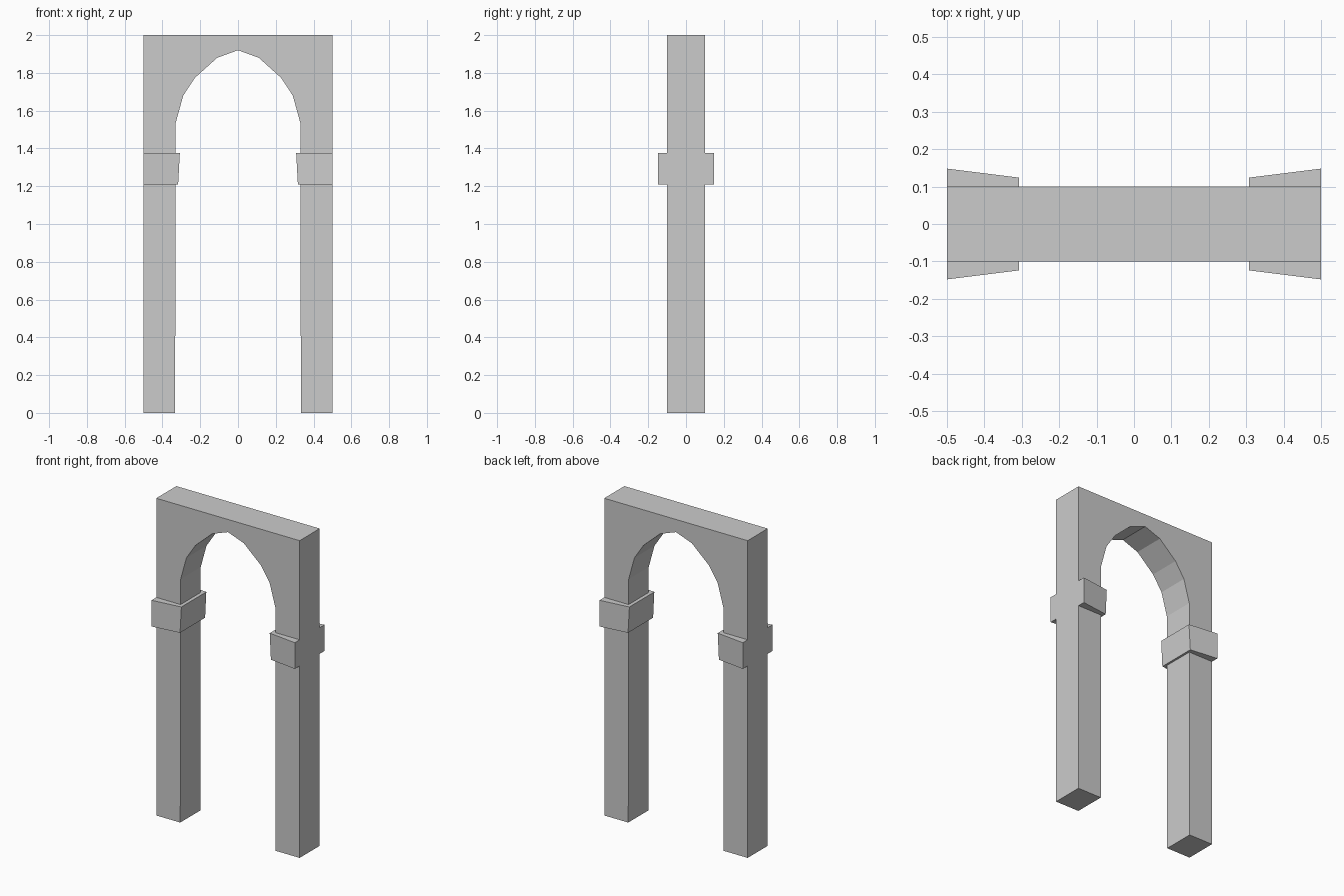
import bpy, bmesh

if "Cube" in bpy.data.objects:
    bpy.data.objects.remove(bpy.data.objects["Cube"])


def prism(name, lower, upper):
    """Solid between two matching outlines of 3D points."""
    bm = bmesh.new()
    a = [bm.verts.new(p) for p in lower]
    b = [bm.verts.new(p) for p in upper]
    n = len(a)
    bm.faces.new(a)
    bm.faces.new(b[::-1])
    for i in range(n):
        j = (i + 1) % n
        bm.faces.new((a[j], a[i], b[i], b[j]))
    bmesh.ops.recalc_face_normals(bm, faces=bm.faces)
    mesh = bpy.data.meshes.new(name)
    bm.to_mesh(mesh)
    bm.free()
    obj = bpy.data.objects.new(name, mesh)
    bpy.context.collection.objects.link(obj)
    return obj


# Pointed arch with its two piers, one outline extruded through the wall
half = [(0.333, 0), (0.33, 1.535), (0.29, 1.68), (0.227, 1.775), (0.11, 1.88)]
outline = ([(0.5, 2), (0.5, 0)] + half + [(0, 1.92)]
           + [(-x, z) for x, z in reversed(half)] + [(-0.5, 0), (-0.5, 2)])
prism("arch_wall",
      [(x, -0.1, z) for x, z in outline],
      [(x, 0.1, z) for x, z in outline])


# Tapered collars wrapping three sides of each pier
def collar_ring(inner_x, inner_y, z):
    side = [(0.5, 0.1), (0.5, 0.148), (inner_x, inner_y)]
    ring = side + [(x, -y) for x, y in reversed(side)]
    ring += [(0.335, -0.1), (0.335, 0.1)]
    return [(x, y, z) for x, y in ring]


collars = prism("pier_collars",
                collar_ring(0.317, 0.125, 1.21),
                collar_ring(0.308, 0.124, 1.375))
collars.modifiers.new("mirror", 'MIRROR')
